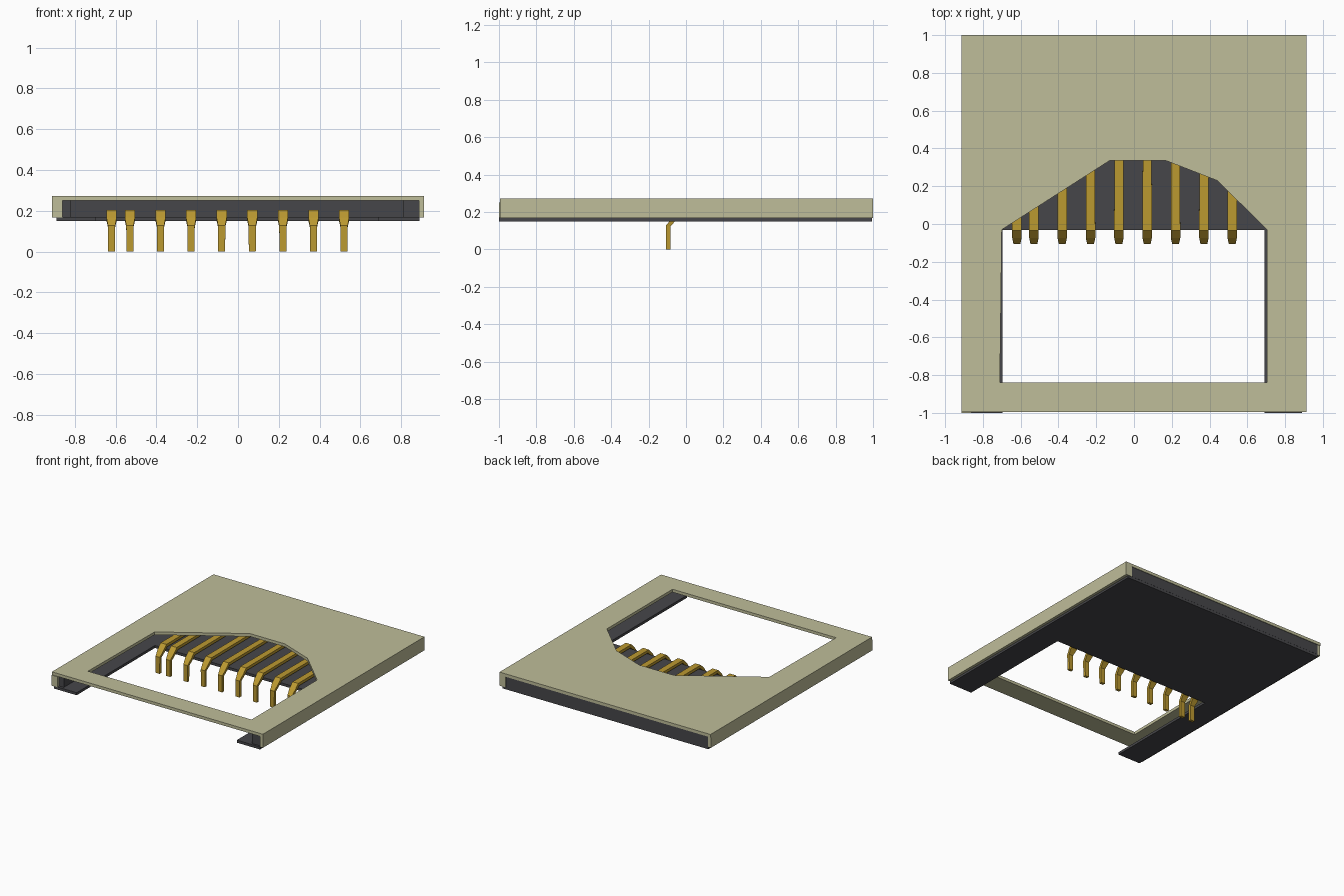
import bpy, bmesh
from mathutils import Vector

if "Cube" in bpy.data.objects:
    bpy.data.objects.remove(bpy.data.objects["Cube"], do_unlink=True)


def material(name, rgb):
    m = bpy.data.materials.new(name)
    m.use_nodes = True
    m.diffuse_color = (*rgb, 1)
    m.node_tree.nodes["Principled BSDF"].inputs["Base Color"].default_value = (*rgb, 1)
    return m


SHELL = material("pale khaki metal", (0.52, 0.51, 0.32))
DARK = material("charcoal plastic", (0.062, 0.062, 0.068))
GOLD = material("gold contact", (0.50, 0.32, 0.03))


def finish(name, bm, mat):
    bmesh.ops.recalc_face_normals(bm, faces=bm.faces)
    mesh = bpy.data.meshes.new(name)
    bm.to_mesh(mesh)
    bm.free()
    mesh.materials.append(mat)
    obj = bpy.data.objects.new(name, mesh)
    bpy.context.collection.objects.link(obj)
    return obj


def slab(name, loops, z0, z1, mat):
    """Extrude an outline, with optional inner holes, from z0 to z1."""
    bm = bmesh.new()
    edges = []
    for loop in loops:
        vs = [bm.verts.new((x, y, z0)) for x, y in loop]
        edges += [bm.edges.new((a, b)) for a, b in zip(vs, vs[1:] + vs[:1])]
    bmesh.ops.triangle_fill(bm, edges=edges, use_beauty=True, normal=(0, 0, 1))
    top = bmesh.ops.extrude_face_region(bm, geom=bm.faces[:], use_keep_orig=True)
    verts = [g for g in top["geom"] if isinstance(g, bmesh.types.BMVert)]
    bmesh.ops.translate(bm, verts=verts, vec=(0, 0, z1 - z0))
    bmesh.ops.dissolve_limit(bm, angle_limit=0.01, verts=bm.verts, edges=bm.edges)
    return finish(name, bm, mat)


def rect(x0, x1, y0, y1):
    return [(x0, y0), (x1, y0), (x1, y1), (x0, y1)]


# Sheet metal cover with its faceted window
window = [(-0.71, -0.84), (0.705, -0.84), (0.705, -0.03), (0.44, 0.23),
          (0.17, 0.335), (-0.13, 0.335), (-0.7, -0.03)]
slab("cover_plate", [rect(-0.912, 0.912, -0.995, 1), window], 0.25, 0.273, SHELL)
for side, x in (("right", -0.9), ("left", 0.9)):
    slab(side + "_cover_wall", [rect(x - 0.012, x + 0.012, -0.995, 0.995)], 0.167, 0.25, SHELL)

# Folded tabs at two opposite corners
slab("front_tab", [rect(-0.912, -0.86, -1, -0.98)], 0.167, 0.25, SHELL)
slab("back_tab", [rect(0.86, 0.912, 0.98, 1)], 0.167, 0.25, SHELL)

# U-shaped plastic base with raised rails and back wall
base = [(-0.89, -1), (-0.695, -1), (-0.695, -0.033), (0.69, -0.033),
        (0.69, -1), (0.89, -1), (0.89, 0.995), (-0.89, 0.995)]
slab("base_floor", [base], 0.15, 0.17, DARK)
slab("right_rail", [rect(-0.888, -0.82, -0.98, 0.97)], 0.17, 0.25, DARK)
slab("left_rail", [rect(0.81, 0.888, -0.985, 0.97)], 0.17, 0.25, DARK)
slab("back_wall", [rect(-0.888, 0.888, 0.965, 0.996)], 0.17, 0.25, DARK)


# Bent contact pins: rectangular section swept along a side path
def pin(name, x):
    path = [(0.9, 0.194), (-0.03, 0.194), (-0.065, 0.16), (-0.095, 0.125), (-0.095, 0)]
    half_widths = [0.021, 0.025, 0.025, 0.018, 0.017]
    pts = [Vector(p) for p in path]
    bm = bmesh.new()
    rings = []
    for i, p in enumerate(pts):
        before = (p - pts[i - 1]).normalized() if i else None
        after = (pts[i + 1] - p).normalized() if i + 1 < len(pts) else before
        d = ((before or after) + after).normalized()
        n = Vector((-d.y, d.x)) * 0.011 / d.dot(after)
        w = half_widths[i]
        corners = ((-w, n), (w, n), (w, -n), (-w, -n))
        rings.append([bm.verts.new((x + s, p.x + o.x, p.y + o.y)) for s, o in corners])
    for a, b in zip(rings, rings[1:]):
        for k in range(4):
            bm.faces.new((a[k], a[(k + 1) % 4], b[(k + 1) % 4], b[k]))
    bm.faces.new(rings[0])
    bm.faces.new(rings[-1])
    finish(name, bm, GOLD)


pin("contact_pin_1", -0.62)
for i in range(8):
    pin(f"contact_pin_{i + 2}", -0.53 + 0.15 * i)
